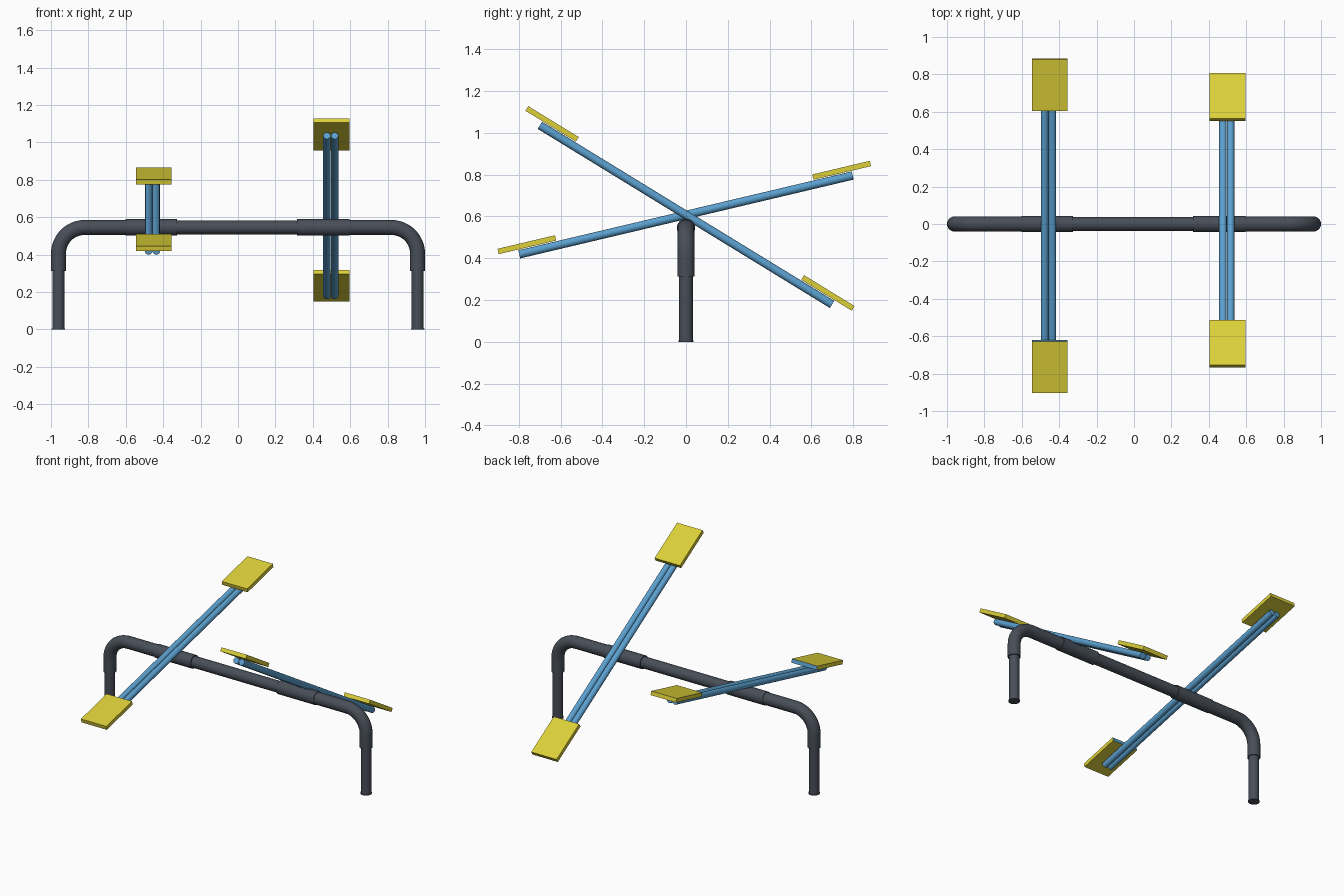
import bpy, bmesh, math
from mathutils import Vector, Matrix

if "Cube" in bpy.data.objects:
    bpy.data.objects.remove(bpy.data.objects["Cube"])


def material(name, rgb):
    m = bpy.data.materials.new(name)
    m.diffuse_color = (*rgb, 1)
    m.use_nodes = True
    m.node_tree.nodes["Principled BSDF"].inputs["Base Color"].default_value = m.diffuse_color
    return m


GREY = material("slate grey", (0.065, 0.077, 0.098))
BLUE = material("sky blue", (0.105, 0.35, 0.62))
YELLOW = material("yellow", (0.72, 0.63, 0.04))


def add_object(name, bm, mats, smooth=True):
    bmesh.ops.recalc_face_normals(bm, faces=bm.faces)
    me = bpy.data.meshes.new(name)
    bm.to_mesh(me)
    bm.free()
    ob = bpy.data.objects.new(name, me)
    bpy.context.collection.objects.link(ob)
    for m in mats:
        me.materials.append(m)
    if smooth:
        bpy.ops.object.select_all(action='DESELECT')
        ob.select_set(True)
        bpy.context.view_layer.objects.active = ob
        bpy.ops.object.shade_smooth_by_angle(angle=math.radians(40))
    return ob


def tube(name, path, radius, mat, sides=24):
    """Round capped tube swept along a path."""
    pts = [Vector(p) for p in path]
    bm = bmesh.new()
    rings = []
    for i, p in enumerate(pts):
        t = (pts[min(i + 1, len(pts) - 1)] - pts[max(i - 1, 0)]).normalized()
        # all paths lie in a plane, so one fixed side vector is enough
        side = Vector((1, 0, 0)) if abs(t.y) > 0.1 else Vector((0, 1, 0))
        up = t.cross(side)
        rings.append([bm.verts.new(p + radius * (side * math.cos(a) + up * math.sin(a)))
                      for a in (2 * math.pi * k / sides for k in range(sides))])
    for a, b in zip(rings, rings[1:]):
        for k in range(sides):
            n = (k + 1) % sides
            bm.faces.new((a[k], a[n], b[n], b[k]))
    bm.faces.new(rings[0])
    bm.faces.new(rings[-1])
    return add_object(name, bm, [mat])


BAR_Z, LEG_X, BEND = 0.545, 0.96, 0.14

# Support frame: cross bar, legs, elbows and pivot sleeves
tube("cross_bar", [(-0.7, 0, BAR_Z), (0.7, 0, BAR_Z)], 0.037, GREY)
for s, label in ((-1, "left"), (1, "right")):
    x = s * LEG_X
    tube(f"{label}_leg", [(x, 0, 0), (x, 0, 0.35)], 0.033, GREY)
    tube(f"{label}_foot", [(x, 0, 0), (x, 0, 0.005)], 0.036, GREY)
    path = [(x, 0, 0.313)]
    for k in range(13):
        a = math.pi / 2 * k / 12
        path.append((s * (LEG_X - BEND + BEND * math.cos(a)), 0,
                     BAR_Z - BEND + BEND * math.sin(a)))
    path.append((s * 0.59, 0, BAR_Z))
    tube(f"{label}_elbow", path, 0.04, GREY)
tube("left_sleeve", [(-0.602, 0, BAR_Z), (-0.326, 0, BAR_Z)], 0.044, GREY)
tube("right_sleeve", [(0.315, 0, BAR_Z), (0.595, 0, BAR_Z)], 0.044, GREY)


def seesaw(label, beam_x, seat_x, angle, blue_end):
    """Twin beams with a seat plate at each end, tilted about the bar."""
    rot = Matrix.Translation((0, 0, 0.607)) @ Matrix.Rotation(math.radians(angle), 4, 'X')
    for i, dx in enumerate((-0.0205, 0.0205)):
        tube(f"{label}_beam_{i + 1}",
             [rot @ Vector((beam_x + dx, y, 0)) for y in (-0.82, 0.82)], 0.02, BLUE, 20)
    for s, end in ((-1, "front"), (1, "back")):
        bm = bmesh.new()
        bmesh.ops.create_cube(bm, size=1)
        bmesh.ops.scale(bm, vec=(0.19, 0.283, 0.026), verts=bm.verts)
        bm.normal_update()
        # one seat has a blue inner edge
        if blue_end and s < 0:
            for f in bm.faces:
                if f.normal.y > 0.9:
                    f.material_index = 1
        bmesh.ops.translate(bm, vec=(seat_x, s * 0.774, 0.0365), verts=bm.verts)
        bmesh.ops.transform(bm, matrix=rot, verts=bm.verts)
        add_object(f"{label}_{end}_seat", bm, [YELLOW, BLUE], smooth=False)


seesaw("left", -0.457, -0.45, 13.3, True)
seesaw("right", 0.496, 0.5, -31.5, False)
